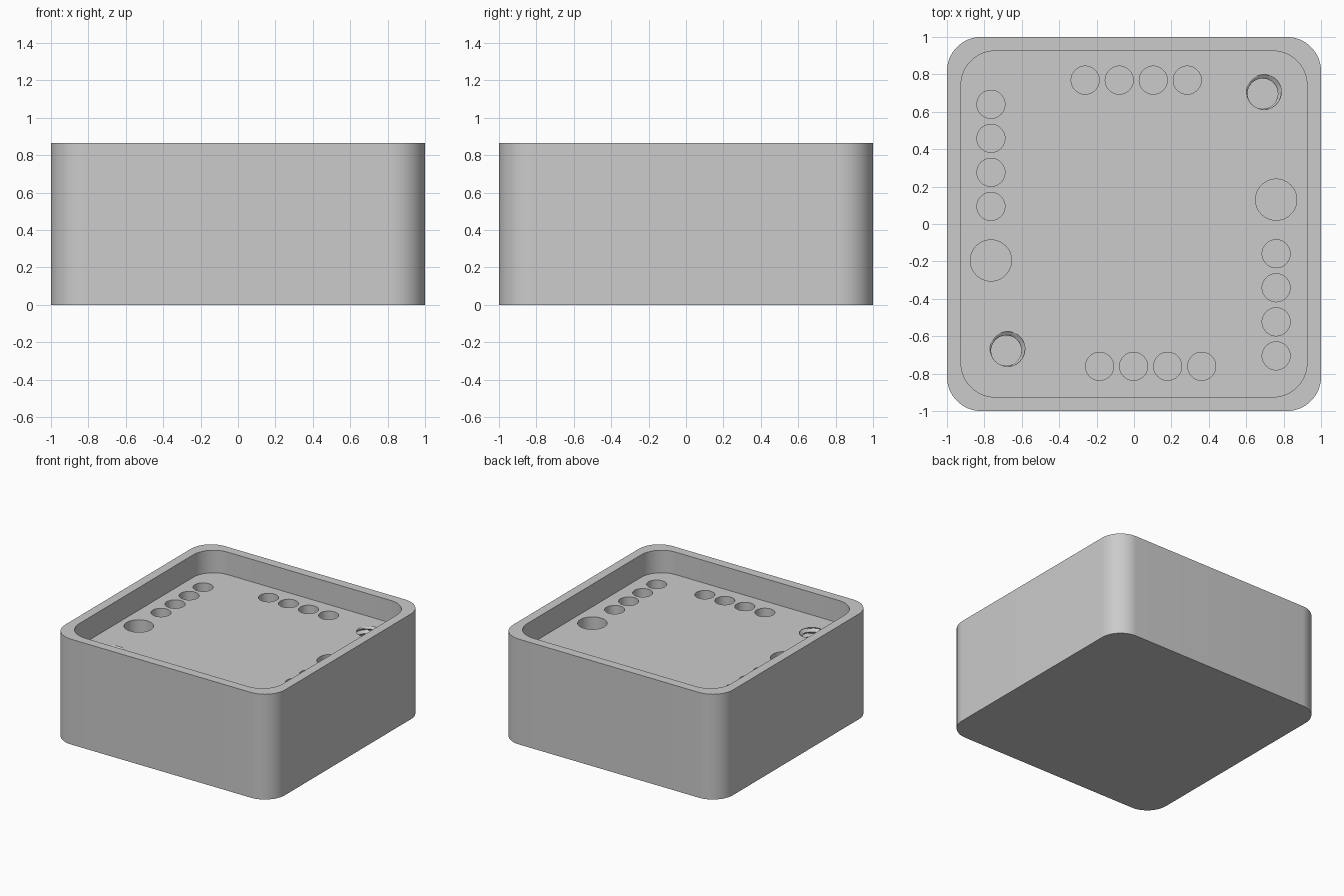
import bpy, bmesh, math

if "Cube" in bpy.data.objects:
    bpy.data.objects.remove(bpy.data.objects["Cube"], do_unlink=True)

HEIGHT, FLOOR, HOLE_BOTTOM = 0.865, 0.68, 0.25
ABOVE = 0.06            # how far cutters reach over the recessed deck
PITCH, MINOR, MAJOR = 0.042, 0.081, 0.106

grey = bpy.data.materials.new("plain_grey")
grey.use_nodes = True
grey.diffuse_color = (0.6, 0.6, 0.6, 1)
grey.node_tree.nodes["Principled BSDF"].inputs["Base Color"].default_value = (0.6, 0.6, 0.6, 1)


def stack(name, rings):
    """Join a list of equal-length rings into a closed solid."""
    bm = bmesh.new()
    rows = [[bm.verts.new(p) for p in ring] for ring in rings]
    n = len(rows[0])
    for low, high in zip(rows, rows[1:]):
        for i in range(n):
            j = (i + 1) % n
            bm.faces.new((low[i], low[j], high[j], high[i]))
    bm.faces.new(rows[0][::-1])
    bm.faces.new(rows[-1])
    mesh = bpy.data.meshes.new(name)
    bm.to_mesh(mesh)
    bm.free()
    mesh.materials.append(grey)
    obj = bpy.data.objects.new(name, mesh)
    bpy.context.collection.objects.link(obj)
    return obj


def rounded_square(half, radius, z, steps=16):
    pts = []
    for corner in range(4):
        mid = math.radians(45 + 90 * corner)
        cx = math.copysign(half - radius, math.cos(mid))
        cy = math.copysign(half - radius, math.sin(mid))
        for s in range(steps + 1):
            a = math.radians(90 * (corner + s / steps))
            pts.append((cx + radius * math.cos(a), cy + radius * math.sin(a), z))
    return pts


def circle(x, y, r, z, n=48):
    return [(x + r * math.cos(math.tau * i / n), y + r * math.sin(math.tau * i / n), z)
            for i in range(n)]


def thread_ring(x, y, z, n=48):
    """Cross-section of a single-start screw thread at height z."""
    pts = []
    for i in range(n):
        a = math.tau * i / n
        turn = (a - math.radians(55)) / math.tau - (z - FLOOR) / PITCH
        wave = abs((turn % 1) * 2 - 1)          # 1 at the groove, 0 at the crest
        r = MINOR + (MAJOR - MINOR) * min(1, max(0, wave * 1.25 - 0.15))
        pts.append((x + r * math.cos(a), y + r * math.sin(a), z))
    return pts


def cut(target, cutter):
    cutter.hide_render = True
    mod = target.modifiers.new("cut", 'BOOLEAN')
    mod.operation = 'DIFFERENCE'
    mod.solver = 'EXACT'
    mod.object = cutter
    bpy.context.view_layer.objects.active = target
    bpy.ops.object.modifier_apply(modifier=mod.name)
    bpy.data.objects.remove(cutter, do_unlink=True)


# Solid rounded block with a shallow recess in the top
block = stack("holder_block", [rounded_square(1, 0.183, z) for z in (0, HEIGHT)])
cut(block, stack("recess_cutter",
                 [rounded_square(0.925, 0.183, z) for z in (FLOOR, HEIGHT + 0.1)]))

# Rows of four small holes along each side, plus two large holes
STEP = 0.182
holes = []
for i in range(4):
    d = i * STEP
    holes += [(-0.765, 0.094 + d, 0.075), (-0.261 + d, 0.769, 0.075),
              (0.76, -0.705 + d, 0.075), (-0.184 + d, -0.761, 0.075)]
holes += [(-0.765, -0.195, 0.11), (0.76, 0.13, 0.11)]
for x, y, r in holes:
    cut(block, stack("hole_cutter",
                     [circle(x, y, r, z) for z in (HOLE_BOTTOM, FLOOR + ABOVE)]))

# Threaded holes in two opposite corners
rows = 80
for x, y in ((0.688, 0.697), (-0.683, -0.677)):
    heights = [HOLE_BOTTOM + (FLOOR + ABOVE - HOLE_BOTTOM) * k / rows for k in range(rows + 1)]
    cut(block, stack("thread_cutter", [thread_ring(x, y, z) for z in heights]))

# Smooth the curved walls, keep rims sharp
bpy.ops.object.select_all(action='DESELECT')
block.select_set(True)
bpy.context.view_layer.objects.active = block
bpy.ops.object.shade_smooth_by_angle(angle=math.radians(30))
